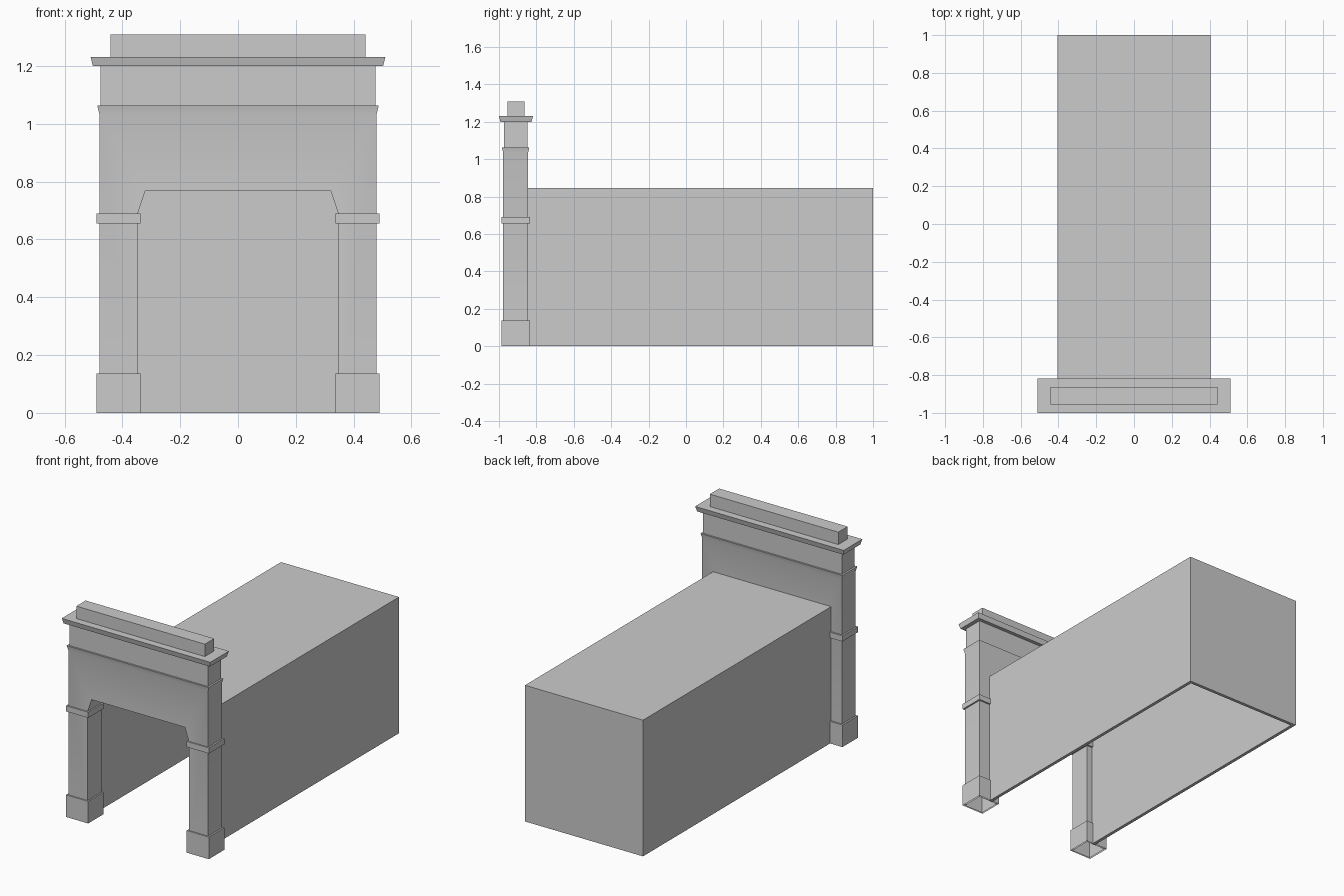
import bpy, bmesh

if "Cube" in bpy.data.objects:
    bpy.data.objects.remove(bpy.data.objects["Cube"])


def finish(name, bm):
    bmesh.ops.recalc_face_normals(bm, faces=bm.faces)
    me = bpy.data.meshes.new(name)
    bm.to_mesh(me)
    bm.free()
    ob = bpy.data.objects.new(name, me)
    bpy.context.collection.objects.link(ob)
    return ob


def block(name, x, y, z, flare=0.0, open_sides=()):
    """Box between (min, max) ranges; flare widens the top, open_sides drops faces by normal."""
    bm = bmesh.new()
    bmesh.ops.create_cube(bm, size=1)
    bm.normal_update()
    drop = [f for f in bm.faces for n in open_sides if sum(a * b for a, b in zip(f.normal, n)) > 0.9]
    for v in bm.verts:
        grow = 2 * flare if v.co.z > 0 else 0
        v.co = [(r[0] + r[1]) / 2 + c * (r[1] - r[0] + g)
                for c, r, g in zip(v.co, (x, y, z), (grow, grow, 0))]
    bmesh.ops.recalc_face_normals(bm, faces=bm.faces)
    bmesh.ops.delete(bm, geom=drop, context='FACES')
    me = bpy.data.meshes.new(name)
    bm.to_mesh(me)
    bm.free()
    ob = bpy.data.objects.new(name, me)
    bpy.context.collection.objects.link(ob)
    return ob


DOWN, FRONT = (0, 0, -1), (0, -1, 0)

# Tunnel hall: thin walls, open at the bottom and towards the gate
hall = block("hall", (-0.405, 0.405), (-0.845, 1.0), (0, 0.845), open_sides=(DOWN, FRONT))
sol = hall.modifiers.new("walls", 'SOLIDIFY')
sol.thickness = 0.02
sol.offset = -1
sol.use_even_offset = True

# Gate wall with both legs and the chamfered opening, extruded in depth
half = [(0.48, 1.035), (0.48, 0), (0.347, 0), (0.347, 0.67), (0.347, 0.69), (0.32, 0.77)]
outline = half + [(-x, z) for x, z in reversed(half)]
Y0, Y1 = -0.978, -0.844
bm = bmesh.new()
face = bm.faces.new([bm.verts.new((x, Y0, z)) for x, z in outline])
ext = bmesh.ops.extrude_face_region(bm, geom=[face], use_keep_orig=True)
for v in ext["geom"]:
    if isinstance(v, bmesh.types.BMVert):
        v.co.y = Y1
# Flared moulding grown out of the wall top
top = [f for f in bm.faces if all(v.co.z > 1.03 for v in f.verts)]
lip = bmesh.ops.extrude_face_region(bm, geom=top)
bmesh.ops.delete(bm, geom=top, context='FACES_ONLY')
for v in lip["geom"]:
    if isinstance(v, bmesh.types.BMVert):
        v.co.x += 0.007 if v.co.x > 0 else -0.007
        v.co.y += 0.006 if v.co.y > -0.9 else -0.006
        v.co.z = 1.063
# Legs are open underneath
bmesh.ops.delete(bm, geom=[f for f in bm.faces if all(v.co.z < 0.001 for v in f.verts)],
                 context='FACES')
gate = finish("gate_wall", bm)
bpy.context.view_layer.objects.active = gate
gate.select_set(True)
bpy.ops.object.shade_smooth_by_angle(angle=0.6)

# Plinths and capitals around each leg
for side, s in (("left", -1), ("right", 1)):
    xr = sorted((s * 0.338, s * 0.49))
    block(side + "_plinth", xr, (-0.986, -0.834), (0, 0.137), open_sides=(DOWN,))
    block(side + "_capital", xr, (-0.986, -0.834), (0.655, 0.69))

# Frieze, cornice and top block
block("frieze", (-0.476, 0.476), (-0.974, -0.848), (1.063, 1.2))
block("cornice", (-0.502, 0.502), (-0.992, -0.826), (1.2, 1.232), flare=0.008)
block("top_block", (-0.441, 0.441), (-0.955, -0.864), (1.232, 1.309))
